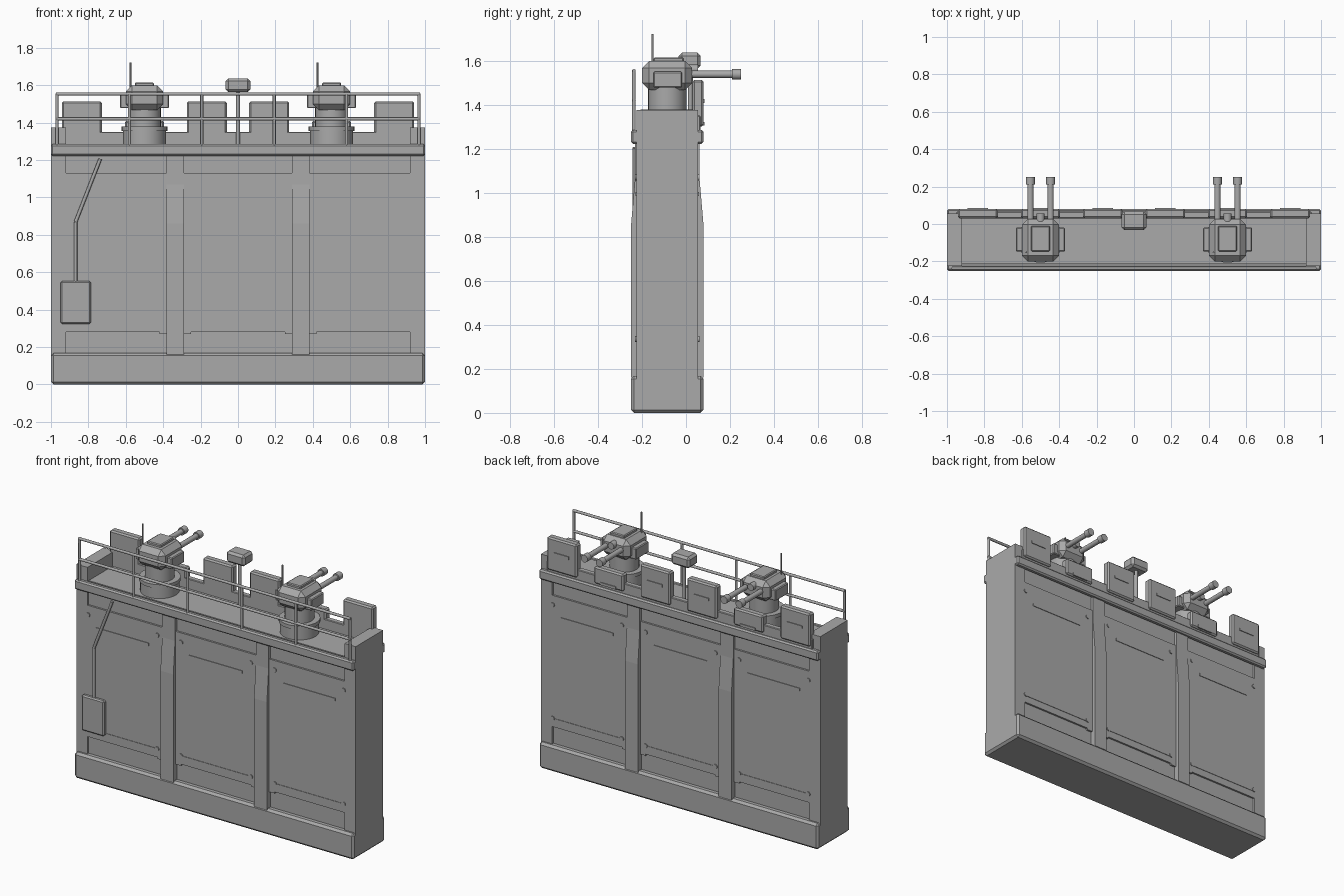
import bpy, bmesh
from math import radians
from mathutils import Vector

cube = bpy.data.objects.get("Cube")
if cube:
    bpy.data.objects.remove(cube, do_unlink=True)

grey = bpy.data.materials.new("concrete grey")
grey.use_nodes = True
grey.diffuse_color = (0.4, 0.4, 0.4, 1)
grey.node_tree.nodes["Principled BSDF"].inputs["Base Color"].default_value = (0.4, 0.4, 0.4, 1)

MID = -0.085     # centre line of the wall thickness
DECK = 1.285


def finish(name, bm):
    bmesh.ops.recalc_face_normals(bm, faces=bm.faces)
    me = bpy.data.meshes.new(name)
    bm.to_mesh(me)
    bm.free()
    me.materials.append(grey)
    ob = bpy.data.objects.new(name, me)
    bpy.context.collection.objects.link(ob)
    return ob


def box(name, x, y, z, bevel=0.0, segments=1):
    """Box from (low, high) pairs, with optional bevelled edges."""
    bm = bmesh.new()
    bmesh.ops.create_cube(bm, size=1)
    for v in bm.verts:
        v.co = [(a + b) / 2 + c * abs(b - a) for (a, b), c in zip((x, y, z), v.co)]
    if bevel:
        bmesh.ops.bevel(bm, geom=bm.edges[:], offset=bevel, segments=segments,
                        affect='EDGES', profile=0.5)
    return finish(name, bm)


def rod(name, start, end, radius, sides=12):
    """Round bar between two points, smooth on its side only."""
    a, b = Vector(start), Vector(end)
    bm = bmesh.new()
    bmesh.ops.create_cone(bm, cap_ends=True, segments=sides, radius1=radius,
                          radius2=radius, depth=(b - a).length)
    turn = (b - a).to_track_quat('Z', 'Y')
    for v in bm.verts:
        v.co = turn @ v.co + (a + b) / 2
    for f in bm.faces:
        f.smooth = len(f.verts) == 4
    ob = finish(name, bm)
    ob.data.set_sharp_from_angle(angle=radians(50))
    return ob


def prism(name, profile, x):
    """Extrude a (y, z) profile along x."""
    bm = bmesh.new()
    face = bm.faces.new([bm.verts.new((x[0], y, z)) for y, z in profile])
    out = bmesh.ops.extrude_face_region(bm, geom=[face])
    new = [g for g in out["geom"] if isinstance(g, bmesh.types.BMVert)]
    bmesh.ops.translate(bm, verts=new, vec=(x[1] - x[0], 0, 0))
    return finish(name, bm)


# Wall core, footing and raised end walls
box("wall_core", (-0.995, 0.995), (MID - 0.128, MID + 0.128), (0.02, DECK))
box("footing", (-1, 1), (MID - 0.165, MID + 0.165), (0, 0.168), 0.014)
for side, s in (("right", -1), ("left", 1)):
    box(side + "_end_wall", sorted((s * 0.92, s)), (MID - 0.14, MID + 0.14), (0.15, 1.375))

# Both long faces
for face, s in (("front", -1), ("back", 1)):
    def out(d):
        return MID + s * d

    box(face + "_wall_panel", (-0.96, 0.96), sorted((out(0.1), out(0.14))), (0.28, 1.13))
    box(face + "_cornice", (-1, 1), sorted((out(0.13), out(0.165))), (1.222, DECK), 0.009)

    # Pilasters that taper back towards the top, with a bracket at each end
    for side, x in (("right", -0.335), ("left", 0.335)):
        prism(face + "_" + side + "_pilaster",
              [(out(0.1), 0.16), (out(0.164), 0.16), (out(0.164), 0.86),
               (out(0.146), 1.07), (out(0.146), 1.225), (out(0.1), 1.225)],
              (x - 0.046, x + 0.046))
        box(face + "_" + side + "_pilaster_foot", (x - 0.085, x + 0.085),
            sorted((out(0.1), out(0.14))), (0.27, 0.33))

    # Panel bolts and strips
    for bay, a, b in (("right", -0.915, -0.42), ("middle", -0.25, 0.25), ("left", 0.42, 0.915)):
        for x in (a, b):
            for z in (0.335, 1.07):
                rod(face + "_" + bay + "_bolt", (x, out(0.13), z), (x, out(0.146), z), 0.014)
        box(face + "_" + bay + "_lower_strip", (a, b), sorted((out(0.13), out(0.143))),
            (0.325, 0.337))
        box(face + "_" + bay + "_slot_strip", (a + 0.06, b - 0.06),
            sorted((out(0.13), out(0.144))), (0.985, 1.003))

# Battlements on the back edge
box("parapet", (-0.95, 0.95), (0.03, 0.066), (1.26, 1.35), 0.004)
for x, w, top in ((0.167, 0.107, 1.513), (0.5, 0.105, 1.41), (0.835, 0.107, 1.513)):
    for side, s in (("right", -1), ("left", 1)):
        c = s * x
        box(side + "_merlon", (c - w, c + w), (0.03, 0.08), (1.3, top), 0.009)
        box(side + "_merlon_slot", (c - 0.055, c + 0.055), (0.075, 0.085),
            (top - 0.105, top - 0.088))

# Safety railing on the front edge
RAIL = -0.237
for i in range(6):
    x = -0.968 + i * 0.3872
    rod("rail_post", (x, RAIL, 1.27), (x, RAIL, 1.555), 0.0085, 8)
for name, z in (("top_rail", 1.553), ("middle_rail", 1.42)):
    rod(name, (-0.974, RAIL, z), (0.974, RAIL, z), 0.009, 8)

# Gun turrets
for side, c in (("right", -0.5), ("left", 0.5)):
    rod(side + "_turret_ring", (c, MID, 1.27), (c, MID, 1.355), 0.115, 32)
    rod(side + "_turret_ring_lip", (c, MID, 1.355), (c, MID, 1.378), 0.122, 32)
    rod(side + "_turret_neck", (c, MID, 1.37), (c, MID, 1.48), 0.087, 32)
    box(side + "_turret_head", (c - 0.1, c + 0.1), (-0.2, 0.028), (1.467, 1.598), 0.032)
    box(side + "_turret_ears", (c - 0.13, c + 0.13), (-0.148, -0.018), (1.477, 1.55), 0.005)
    box(side + "_turret_hatch", (c - 0.05, c + 0.05), (-0.147, -0.01), (1.59, 1.615), 0.005)
    rod(side + "_turret_sight", (c, 0.01, 1.56), (c, 0.055, 1.56), 0.022, 16)
    rod(side + "_antenna", (c - 0.075, -0.152, 1.55), (c - 0.075, -0.152, 1.722), 0.0045, 8)
    for dx in (-0.054, 0.054):
        rod(side + "_gun_barrel", (c + dx, 0, 1.538), (c + dx, 0.22, 1.538), 0.0165, 16)
        rod(side + "_gun_muzzle", (c + dx, 0.21, 1.538), (c + dx, 0.25, 1.538), 0.024, 16)

# Sensor box on its post
rod("sensor_post", (0, 0.02, 1.28), (0, 0.02, 1.57), 0.011, 10)
box("sensor_box", (-0.066, 0.066), (-0.033, 0.066), (1.563, 1.636), 0.014)

# Junction box and conduit on the front
box("junction_box", (-0.948, -0.787), (-0.25, -0.22), (0.323, 0.552), 0.008)
path = [(-0.868, -0.234, 0.54), (-0.868, -0.234, 0.87), (-0.737, -0.234, 1.205)]
for a, b in zip(path, path[1:]):
    rod("conduit", a, b, 0.0095, 8)
